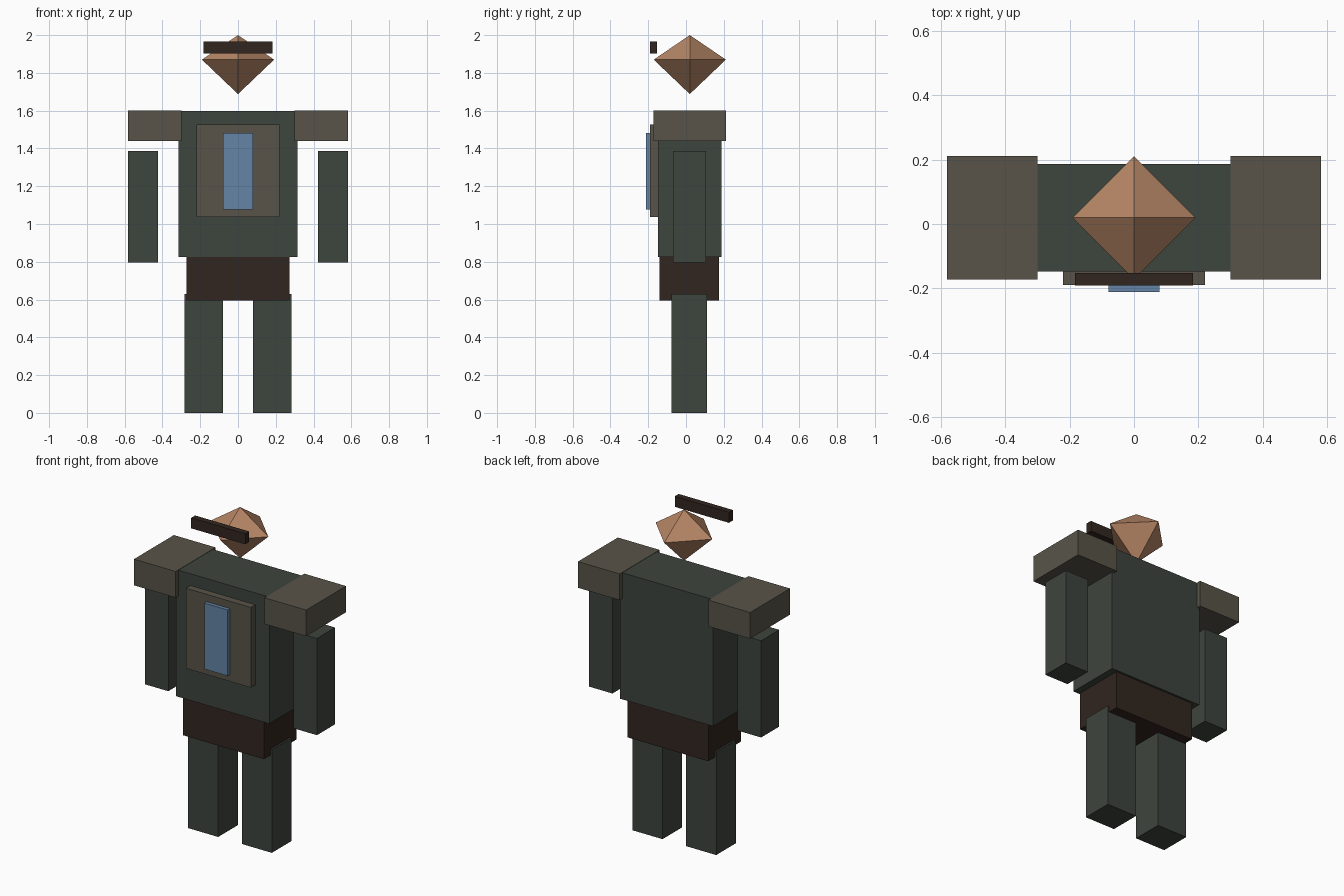
import bpy, bmesh

if "Cube" in bpy.data.objects:
    bpy.data.objects.remove(bpy.data.objects["Cube"])


def material(name, rgb):
    m = bpy.data.materials.new(name)
    m.diffuse_color = (*rgb, 1)
    m.use_nodes = True
    m.node_tree.nodes["Principled BSDF"].inputs["Base Color"].default_value = m.diffuse_color
    return m


CLOTH = material("dark_cloth", (0.048, 0.058, 0.048))
ARMOUR = material("armour", (0.098, 0.088, 0.066))
LEATHER = material("leather", (0.032, 0.019, 0.014))
SKIN = material("skin", (0.46, 0.235, 0.13))
BLUE = material("blue_panel", (0.13, 0.23, 0.38))


def finish(name, bm, mat):
    bmesh.ops.recalc_face_normals(bm, faces=bm.faces)
    me = bpy.data.meshes.new(name)
    bm.to_mesh(me)
    bm.free()
    me.materials.append(mat)
    ob = bpy.data.objects.new(name, me)
    bpy.context.collection.objects.link(ob)


def box(name, xr, yr, zr, mat):
    """Box spanning the given (min, max) ranges."""
    bm = bmesh.new()
    bmesh.ops.create_cube(bm, size=1)
    for v in bm.verts:
        v.co = [(a + b) / 2 + c * (b - a) for c, (a, b) in zip(v.co, (xr, yr, zr))]
    finish(name, bm, mat)


def pair(name, xr, yr, zr, mat):
    """Right box plus its mirror image on the left."""
    box("right_" + name, xr, yr, zr, mat)
    box("left_" + name, (-xr[1], -xr[0]), yr, zr, mat)


# Body
box("torso", (-0.315, 0.315), (-0.147, 0.187), (0.824, 1.598), CLOTH)
box("hips", (-0.273, 0.273), (-0.14, 0.174), (0.594, 0.824), LEATHER)
box("chest_plate", (-0.22, 0.22), (-0.19, -0.14), (1.036, 1.526), ARMOUR)
box("chest_panel", (-0.079, 0.079), (-0.212, -0.18), (1.078, 1.481), BLUE)

# Limbs and shoulder guards
pair("shoulder_guard", (0.3, 0.582), (-0.173, 0.212), (1.44, 1.6), ARMOUR)
pair("arm", (0.423, 0.582), (-0.069, 0.106), (0.796, 1.387), CLOTH)
pair("leg", (0.08, 0.283), (-0.077, 0.112), (0, 0.63), CLOTH)

# Head: four-sided double pyramid
bm = bmesh.new()
R, Y, Z = 0.191, 0.02, 1.87
ring = [bm.verts.new((R * c, Y + R * s, Z)) for c, s in ((1, 0), (0, 1), (-1, 0), (0, -1))]
for tip_z in (2.0, 1.688):
    tip = bm.verts.new((0, Y, tip_z))
    for i in range(4):
        bm.faces.new((ring[i], ring[(i + 1) % 4], tip))
finish("head", bm, SKIN)

# Brow band floating in front of the head
box("brow_band", (-0.183, 0.183), (-0.191, -0.153), (1.902, 1.966), LEATHER)
